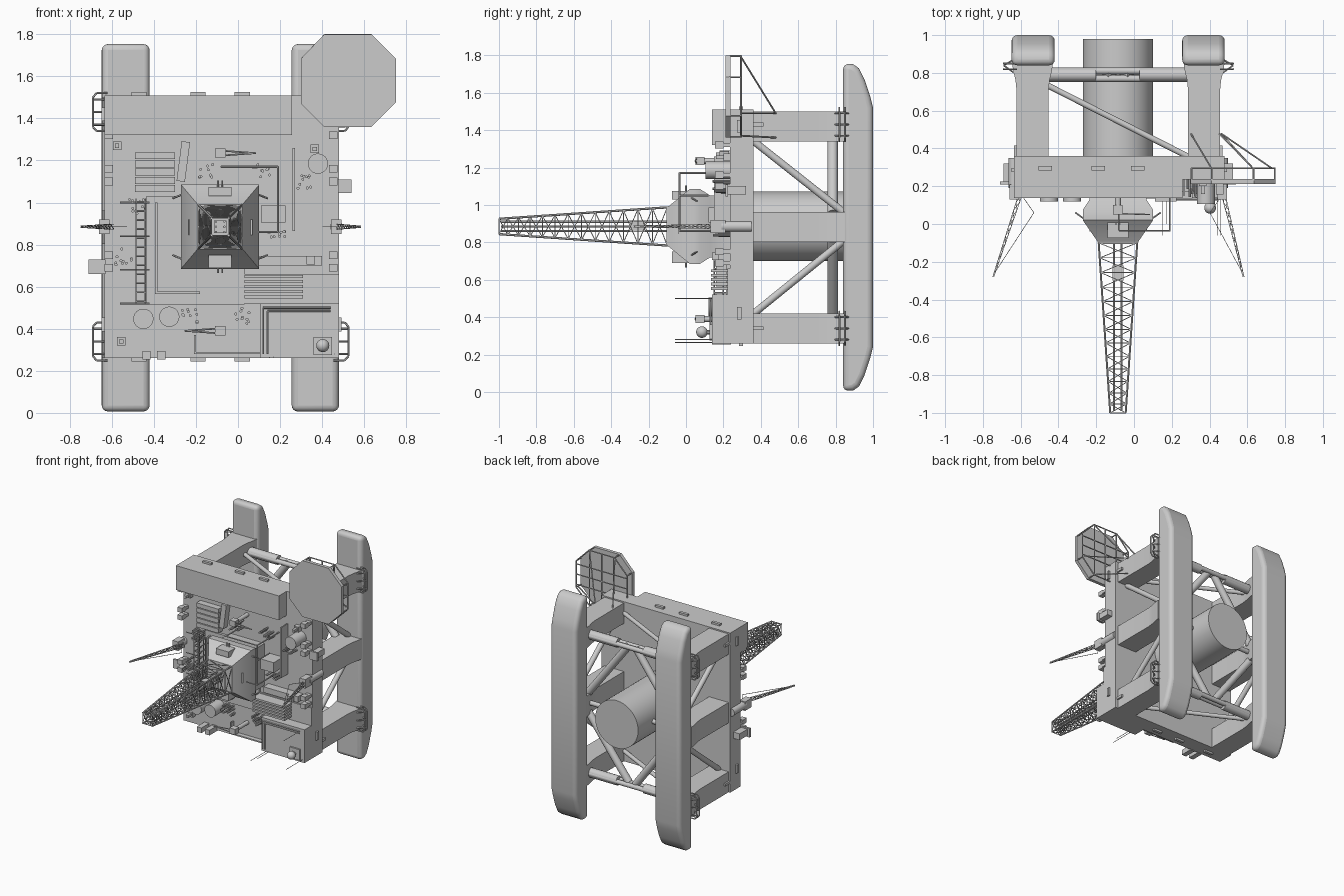
import bpy, bmesh, math, random
from mathutils import Vector as V
random.seed(4)
CX, CZ = -0.085, 0.885      # platform centre line


def make(name, bm):
    bmesh.ops.recalc_face_normals(bm, faces=bm.faces)
    me = bpy.data.meshes.new(name)
    bm.to_mesh(me)
    bm.free()
    ob = bpy.data.objects.new(name, me)
    bpy.context.collection.objects.link(ob)
    return ob


def loft(bm, rings):
    rs = [[bm.verts.new(p) for p in r] for r in rings]
    n = len(rs[0])
    for a, b in zip(rs, rs[1:]):
        for i in range(n):
            bm.faces.new((a[i], a[(i + 1) % n], b[(i + 1) % n], b[i]))
    bm.faces.new(rs[0][::-1])
    bm.faces.new(rs[-1])


def boxes(name, lst):
    bm = bmesh.new()
    for x0, x1, y0, y1, z0, z1 in lst:
        loft(bm, [[(x0, y, z0), (x1, y, z0), (x1, y, z1), (x0, y, z1)] for y in (y0, y1)])
    return make(name, bm)


def rods(name, segs, r=0.004, n=6):
    bm = bmesh.new()
    for a, b in segs:
        a, b = V(a), V(b)
        q = (b - a).to_track_quat('Z', 'Y')
        ring = [q @ V((r * math.cos(t), r * math.sin(t), 0)) for t in
                [2 * math.pi * (i + .5) / n for i in range(n)]]
        loft(bm, [[a + p for p in ring], [b + p for p in ring]])
    return make(name, bm)


def path(pts):
    return list(zip(pts, pts[1:]))


def rect(cx, cz, hx, hz, y):
    return [(cx - hx, y, cz - hz), (cx + hx, y, cz - hz), (cx + hx, y, cz + hz), (cx - hx, y, cz + hz)]


# pontoons: side profile with raked ends
half = [(0.84, 0.875), (0.895, 0.872), (0.925, 0.85), (0.955, 0.79), (0.985, 0.70), (1.0, 0.64)]
prof = [(y, CZ - 0.005 + s) for y, s in half] + [(y, CZ - 0.005 - s) for y, s in half[::-1]]
for side, x0, x1 in (("left", -0.648, -0.42), ("right", 0.255, 0.48)):
    bm = bmesh.new()
    loft(bm, [[(x, y, z) for y, z in prof] for x in (x0, x1)])
    ob = make(side + "_pontoon", bm)
    m = ob.modifiers.new("round", 'BEVEL')
    m.width, m.segments, m.limit_method, m.angle_limit = 0.03, 4, 'ANGLE', math.radians(50)

# columns with flared feet
ZC = (0.34, 0.883, 1.42)
bm = bmesh.new()
for cx in (-0.537, 0.371):
    for cz in ZC:
        loft(bm, [rect(cx, cz, h, 0.08, y) for y, h in
                  ((0.35, 0.085), (0.71, 0.085), (0.76, 0.09), (0.81, 0.102), (0.85, 0.108))])
make("columns", bm)

# hull deck, accommodation block and lower raised house
boxes("deck_hull", [(-0.635, 0.48, 0.235, 0.36, 0.26, 1.51)])
boxes("accommodation_block", [(-0.635, 0.257, 0.138, 0.24, 1.32, 1.51)])
boxes("lower_house", [(0.105, 0.48, 0.138, 0.24, 0.26, 0.52)])
boxes("deck_plates", [(-0.435, 0.03, 0.215, 0.24, 0.515, 1.03), (0.03, 0.48, 0.222, 0.24, 0.52, 0.66)])
boxes("hull_vents", [(x - .036, x + .036, 0.284, 0.306, z0, z1) for x in (-0.47, -0.19, 0.02)
                     for z0, z1 in ((0.245, 0.27), (1.5, 1.525))] +
      [(x0, x1, 0.274, 0.296, z - .033, z + .033) for x0, x1 in ((-0.648, -0.63), (0.475, 0.493)) for z in (0.42, 1.42)] +
      [(x0, x1, 0.36, 0.415, z - .01, z + .01) for x0, x1 in ((-0.635, -0.6), (0.44, 0.469)) for z in (0.34, 1.43)])

# moonpool caisson
rods("caisson", [((CX, 0.35, CZ), (CX, 0.98, CZ))], 0.186, 48)

# bracing between the columns
rods("side_braces", [((x, 0.35, a), (x, 0.85, b)) for x in (-0.537, 0.371)
                     for a, b in ((1.35, 0.955), (0.41, 0.815))], 0.02, 16)
rods("cross_braces", [((-0.46, y, z), (0.3, y, z)) for z in (0.34, 1.42) for y in (0.77, 0.81)] +
     [((-0.46, 0.79, CZ), (0.3, 0.79, CZ))], 0.018, 16)
rods("plan_braces", [((x, 0.785, CZ + s * 0.07), (CX + t * 0.03, 0.785, CZ + s * 0.535))
                     for s in (-1, 1) for t, x in ((-1, -0.46), (1, 0.3))], 0.028, 16)
rods("diagonal_braces", [((-0.47, 0.74, z), (0.3, 0.35, z)) for z in (0.34, 1.42)], 0.016, 16)
rods("brace_sleeves", [((x0, 0.79, z), (x1, 0.79, z)) for z in (0.34, 1.42)
                       for x0, x1 in ((-0.46, -0.2), (0.03, 0.3))], 0.036, 16)

# anchor racks on the outer faces of the corner columns
segs = []
for xo, xi in ((-0.69, -0.62), (0.525, 0.455)):
    xm = xo + (xi - xo) * 0.25
    for z in (0.34, 1.43):
        for y in (0.82, 0.85):
            segs += path([(xi, y, z - .09), (xm, y, z - .09), (xo, y, z - .07), (xo, y, z + .07),
                          (xm, y, z + .09), (xi, y, z + .09)])
        for dz in (-.06, 0, .06):
            segs += path([(xi, 0.79, z + dz), (xo, 0.84, z + dz), (xi, 0.88, z + dz)])
rods("anchor_racks", segs, 0.005)

# drill floor substructure
bm = bmesh.new()
loft(bm, [rect(CX, CZ, h, k, y) for y, h, k in ((-0.105, .105, .105), (-0.09, .11, .11), (0.02, .186, .2),
                                               (0.075, .186, .2), (0.13, .15, .165), (0.24, .15, .165))])
make("drill_floor", bm)
boxes("drill_floor_cabins", [(CX - .055, CX + .055, -0.075, 0.03, 1.03, 1.075), (CX - .055, CX + .055, -0.075, 0.03, 0.69, 0.75),
                             (-0.235, -0.2, -0.04, 0.04, 0.845, 0.92), (0.03, 0.07, -0.04, 0.04, 0.845, 0.92),
                             (0.11, 0.225, 0.12, 0.24, 0.905, 0.985)])
rods("floor_struts", [((CX + s * .14, y, CZ + t * .17), (CX + s * .225, 0.06, CZ + t * .135))
                      for s in (-1, 1) for t in (-1, 1) for y in (0.0,)] +
     [((CX + s * .01, 0.0, CZ + t * .17), (CX + s * .01, 0.0, CZ + t * .22)) for s in (-1, 1) for t in (-1, 1)], 0.005)


# tapering derrick lattice
def corners(t):
    h = 0.102 + (0.041 - 0.102) * t
    return rect(CX, CZ, h, h, -0.1 - 0.9 * t)


N = 13
lv = [corners(1 - (1 - i / N) ** 1.15) for i in range(N + 1)]
rods("derrick_legs", [(lv[0][k], lv[N][k]) for k in range(4)], 0.006)
segs = []
for i in range(N + 1):
    for k in range(4):
        j = (k + 1) % 4
        segs.append((lv[i][k], lv[i][j]))
        if i < N:
            segs += [(lv[i][k], lv[i + 1][j]), (lv[i][j], lv[i + 1][k])]
rods("derrick_bracing", segs, 0.003, 4)
rods("drill_string", [((CX + a, -0.08, CZ + b), (CX + a, -0.99, CZ + b)) for a in (-.02, .02) for b in (-.025, 0, .025)], 0.006)
boxes("travelling_block", [(CX - .03, CX + .03, -0.3, -0.22, CZ - .03, CZ + .03)])

# helicopter deck with frame and supports
O = [(0.41, 1.80), (0.635, 1.80), (0.75, 1.685), (0.75, 1.475), (0.635, 1.36), (0.41, 1.36), (0.30, 1.47), (0.30, 1.685)]
bm = bmesh.new()
loft(bm, [[(x, y, z) for x, z in O] for y in (0.212, 0.238)])
make("helideck", bm)
ring = [(x, 0.295, z) for x, z in [(0.525 + (a - .525) * .98, 1.58 + (b - 1.58) * .98) for a, b in O]]
segs = path(ring + ring[:1]) + [(p, (p[0], 0.23, p[2])) for p in ring]
segs += [((x, 0.295, 1.37), (x, 0.295, 1.79)) for x in (0.42, 0.525, 0.63)]
segs += [((0.31, 0.295, z), (0.74, 0.295, z)) for z in (1.5, 1.58, 1.66)]
segs += [((0.45, 0.48, 1.49), (0.63, 0.295, 1.79)), ((0.3, 0.48, 1.49), (0.41, 0.295, 1.79)),
         ((0.46, 0.48, 1.49), (0.73, 0.295, 1.49)), ((0.46, 0.48, 1.36), (0.63, 0.295, 1.37))]
rods("helideck_frame", segs, 0.005)

# side cranes: pedestal, cab and lattice boom
for side, x0, xb, xt in (("left", -0.635, -0.6, -0.745), ("right", 0.468, 0.472, 0.58)):
    rods(side + "_crane_pedestal", [((x0, 0.19, CZ), (x0, 0.35, CZ))], 0.03, 20)
    boxes(side + "_crane_cab", [(x0 - .025, x0 + .025, 0.13, 0.21, CZ - .035, CZ + .035)])
    P = lambda t, a, b: (xb + (xt - xb) * t + a * (1 - .7 * t), 0.16 - 0.44 * t, CZ + b * (1 - .7 * t))
    q = [(-.01, -.012), (.01, -.012), (.01, .012), (-.01, .012)]
    segs = [(P(0, *c), P(1, *c)) for c in q]
    for i in range(10):
        segs += [(P(i / 10, *q[k]), P((i + 1) / 10, *q[(k + 1) % 4])) for k in range(4)]
    s = 1 if xt < 0 else -1
    segs.append(((xt, -0.27, CZ), (xb + s * .07, 0.06, CZ)))
    segs.append(((xb + s * .07, 0.06, CZ), (xb, 0.16, CZ)))
    rods(side + "_crane_boom", segs, 0.0022, 4)

# lifeboats and edge winches along both sides, side baskets
boxes("edge_winches", [(x - .02, x + .02, y0, y1, z - d, z + d) for x in (-0.615, 0.453)
                       for z in (1.32, 1.16, 1.10, 0.75, 0.69) for y0, y1, d in ((0.155, 0.2, .018), (0.19, 0.24, .011))] +
      [(x - .02, x + .02, 0.14, 0.24, 0.255, 0.295) for x in (-0.435, -0.365)])
boxes("side_baskets", [(0.475, 0.54, 0.21, 0.225, 1.045, 1.11), (0.475, 0.525, 0.225, 0.32, 1.055, 1.1),
                       (-0.71, -0.63, 0.21, 0.225, 0.66, 0.73), (-0.69, -0.63, 0.225, 0.32, 0.67, 0.72)])

# tanks and radar dome
rods("deck_tanks", [((-0.45, 0.12, 0.447), (-0.45, 0.24, 0.447)), ((-0.327, 0.12, 0.457), (-0.327, 0.24, 0.457)),
                    ((0.38, 0.105, 1.185), (0.38, 0.24, 1.185))], 0.048, 28)
bm = bmesh.new()
bmesh.ops.create_uvsphere(bm, u_segments=20, v_segments=12, radius=0.031)
bmesh.ops.translate(bm, verts=bm.verts, vec=(0.403, 0.085, 0.32))
make("radar_dome", bm)
boxes("dome_base", [(0.36, 0.446, 0.125, 0.14, 0.275, 0.36)])
rods("dome_post", [((0.403, 0.14, 0.32), (0.403, 0.09, 0.32))], 0.012, 10)

# containers, pipe racks and tilted catwalk
boxes("container_rows", [(-0.49, -0.3, 0.185, 0.24, 1.05 + i * .039, 1.083 + i * .039) for i in range(5)])
boxes("pipe_rack", [(0.03, 0.31, 0.135, 0.23, 0.545 + i * .024, 0.56 + i * .024) for i in range(5)])
ob = boxes("tilted_catwalk", [(-0.02, 0.02, -0.025, 0.025, -.095, .095)])
ob.location, ob.rotation_euler = (-0.26, 0.205, 1.195), (0, 0.13, 0)
boxes("low_walls", [(-0.395, -0.383, 0.16, 0.22, 0.57, 1.0), (-0.395, -0.18, 0.16, 0.22, 0.565, 0.577),
                    (0.26, 0.27, 0.15, 0.24, 0.865, 1.26), (0.1, 0.4, 0.17, 0.24, 0.70, 0.745),
                    (0.325, 0.365, 0.14, 0.2, 0.705, 0.745), (-0.21, 0.105, 0.2, 0.24, 0.28, 0.29),
                    (-0.21, -0.2, 0.2, 0.24, 0.28, 0.37)])

# riser ladder rack at left
segs = [((x, y, 0.52), (x, y, 1.02)) for x in (-0.485, -0.44) for y in (0.15, 0.2)]
for i in range(12):
    z = 0.53 + i * .043
    segs += [((-0.485, 0.15, z), (-0.44, 0.15, z)), ((-0.485, 0.15, z), (-0.485, 0.24, z)), ((-0.44, 0.15, z), (-0.44, 0.24, z))]
segs += [((-0.56, 0.16, z), (-0.42, 0.16, z)) for z in (0.52, 0.68, 0.84, 1.0)]
rods("riser_rack", segs, 0.004)

# deck piping and masts
segs = path([(-0.08, 0.11, 1.17), (-0.08, -0.035, 1.17), (0.19, -0.035, 1.17), (0.19, -0.035, 0.86), (0.19, 0.2, 0.86)])
segs += [((0.19, -0.035, 1.17), (0.19, 0.24, 1.17)), ((0.19, -0.035, 1.05), (0.19, 0.12, 1.05)), ((0.1, -0.035, 0.86), (0.19, -0.035, 0.86))]
segs += path([(0.12, 0.13, 0.28), (0.12, 0.13, 0.5), (0.44, 0.13, 0.5)]) + path([(0.14, 0.13, 0.28), (0.14, 0.13, 0.485), (0.44, 0.13, 0.485)])
rods("deck_piping", segs, 0.005)
rods("antenna_masts", [((0.44, 0.14, 0.5), (0.44, -0.06, 0.5)), ((0.15, 0.24, 0.265), (0.15, -0.06, 0.265)),
                       ((0.17, 0.24, 0.265), (0.17, 0.0, 0.265)), ((0.46, 0.14, 0.28), (0.46, -0.06, 0.28))], 0.002)

# small deck cranes
for i, (z, s) in enumerate(((1.235, 1), (0.39, -1))):
    nm = "deck_crane_%d" % (i + 1)
    rods(nm + "_post", [((CX, 0.08, z), (CX, 0.24, z))], 0.016, 14)
    boxes(nm + "_cab", [(CX - .025, CX + .025, 0.05, 0.1, z - .022, z + .022)])
    rods(nm + "_boom", [((CX, 0.055, z + d), (CX + s * .17, 0.05, z)) for d in (-.012, .012)], 0.004)

# corner winches and scattered valve clusters
boxes("corner_winches", [(x - w, x + w, y, 0.24, z - w, z + w) for x, z in ((-0.575, 1.27), (-0.555, 0.34), (0.365, 1.255))
                         for w, y in ((.02, .2), (.01, .16))])
segs = []
for x, z in ((-.155, 1.155), (.11, 1.155), (.32, 1.09), (-.545, .74), (-.48, .98), (.185, .825), (-.225, .46), (.02, .46)):
    for _ in range(10):
        a, b = x + random.uniform(-.04, .04), z + random.uniform(-.04, .04)
        segs.append(((a, random.uniform(.14, .2), b), (a, 0.24, b)))
rods("valve_clusters", segs, 0.007, 8)

# smooth round parts, keep hard edges crisp
bpy.ops.object.select_all(action='SELECT')
bpy.context.view_layer.objects.active = bpy.data.objects["caisson"]
bpy.ops.object.shade_smooth_by_angle(angle=math.radians(35))
